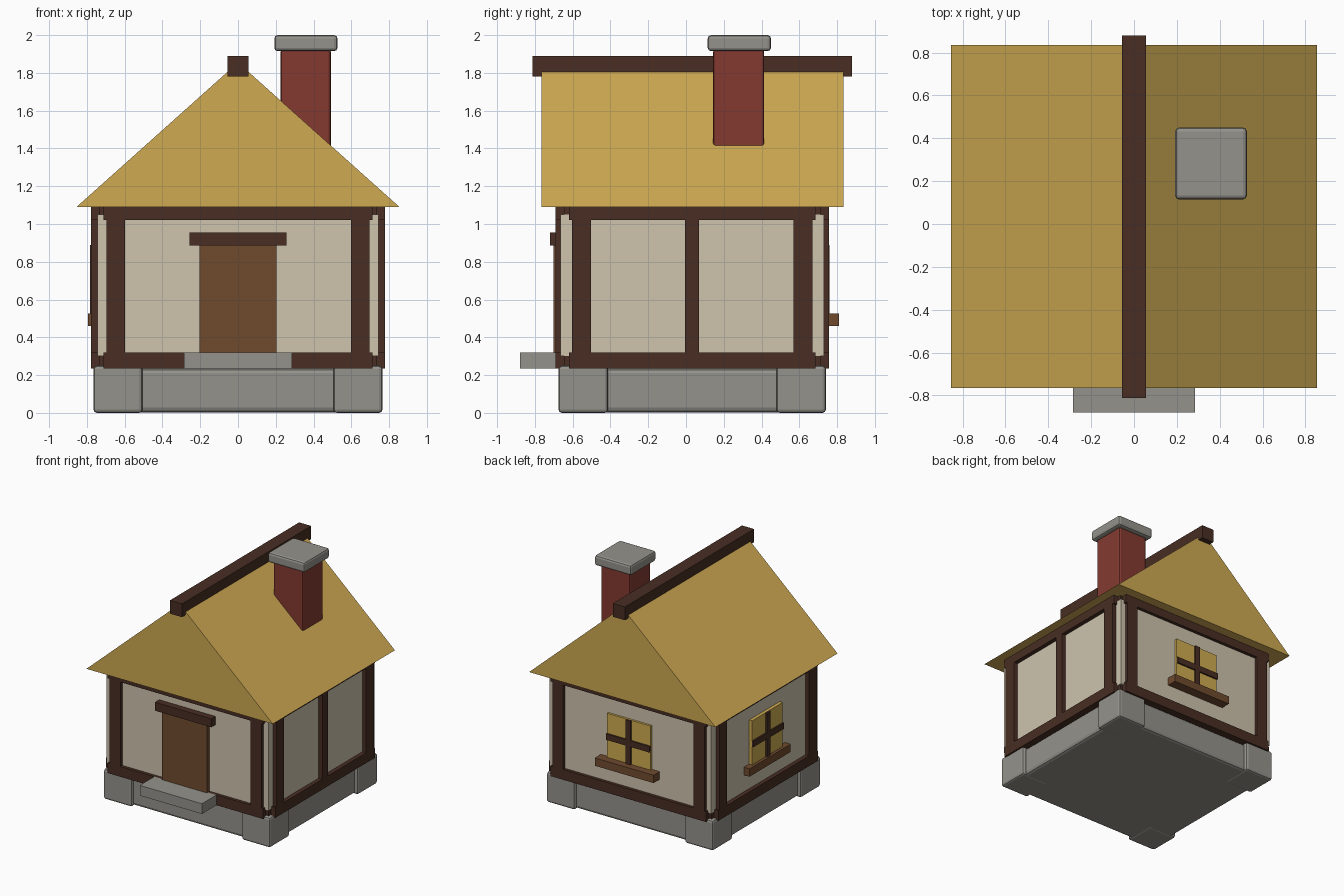
import bpy, bmesh

cube = bpy.data.objects.get("Cube")
if cube:
    bpy.data.objects.remove(cube, do_unlink=True)


def material(name, rgb):
    m = bpy.data.materials.new(name)
    m.use_nodes = True
    m.diffuse_color = (*rgb, 1)
    m.node_tree.nodes["Principled BSDF"].inputs["Base Color"].default_value = (*rgb, 1)
    return m


STONE = material("grey_stone", (0.30, 0.29, 0.26))
TIMBER = material("dark_timber", (0.065, 0.027, 0.017))
PLASTER = material("cream_plaster", (0.62, 0.55, 0.42))
THATCH = material("straw_thatch", (0.62, 0.40, 0.085))
WOOD = material("brown_wood", (0.16, 0.07, 0.028))
BRICK = material("red_brick", (0.23, 0.042, 0.030))
GLASS = material("warm_window", (0.62, 0.41, 0.08))

CY = 0.033            # middle of the house in depth
FX, FY = 0.777, 0.723  # outer half sizes of the timber frame


def finish(name, bm, mat):
    mesh = bpy.data.meshes.new(name)
    bmesh.ops.recalc_face_normals(bm, faces=bm.faces)
    bm.to_mesh(mesh)
    bm.free()
    mesh.materials.append(mat)
    ob = bpy.data.objects.new(name, mesh)
    bpy.context.collection.objects.link(ob)
    return ob


def box(name, x, y, z, mat, bevel=0):
    """Box from (min, max) ranges, with an optional chamfer."""
    bm = bmesh.new()
    bmesh.ops.create_cube(bm, size=1)
    for v in bm.verts:
        v.co = [r[0] if c < 0 else r[1] for c, r in zip(v.co, (x, y, z))]
    ob = finish(name, bm, mat)
    if bevel:
        mod = ob.modifiers.new("chamfer", "BEVEL")
        mod.width = bevel
        mod.segments = 2
    return ob


def span(a, b, sign=1, centre=0):
    return tuple(sorted((centre + sign * a, centre + sign * b)))


def wall_box(name, side, along, depth, z, mat):
    """Box on a wall: along the wall, depth from the house middle, height."""
    axis, sign = side
    if axis == "x":
        return box(name, span(*depth, sign), span(*along, 1, CY), z, mat)
    return box(name, along, span(*depth, sign, CY), z, mat)


SIDES = {"front": ("y", -1), "back": ("y", 1), "left": ("x", 1), "right": ("x", -1)}

# Stone base with corner blocks
box("stone_base", (-0.735, 0.735), (CY - 0.68, CY + 0.68), (0.003, 0.235), STONE, 0.025)
for sx in (-1, 1):
    for sy in (-1, 1):
        box("corner_stone", span(0.505, 0.765, sx), span(0.445, 0.708, sy, CY),
            (0, 0.25), STONE, 0.018)
        box("corner_post", span(0.64, 0.735, sx), span(0.58, 0.68, sy, CY),
            (0.235, 1.09), TIMBER)

# Plaster walls and their timber frames
box("plaster_walls", (-0.75, 0.75), (CY - 0.697, CY + 0.697), (0.3, 1.05), PLASTER).scale = (0.99, 1, 1)
for name, side in SIDES.items():
    out, half = (FX, 0.637) if side[0] == "x" else (FY, 0.697)
    depth = (out - 0.08, out)
    opening = half - 0.1
    for label, z in (("bottom", (0.235, 0.32)), ("top", (1.02, 1.09))):
        wall_box(f"{name}_{label}_beam", side, (-half - 0.015, half + 0.015), depth, z, TIMBER)
    for s in (-1, 1):
        wall_box(f"{name}_post", side, span(opening, half, s), depth, (0.32, 1.02), TIMBER)
wall_box("left_middle_post", SIDES["left"], (-0.037, 0.037), (FX - 0.08, FX), (0.32, 1.02), TIMBER)

# Door, lintel and step
wall_box("door", SIDES["front"], (-0.205, 0.205), (0.66, 0.735), (0.32, 0.89), WOOD)
wall_box("door_lintel", SIDES["front"], (-0.258, 0.258), (0.66, 0.752), (0.885, 0.955), TIMBER)
box("door_step", (-0.285, 0.285), (-0.88, -0.6), (0.235, 0.32), STONE)

# Windows on the back and right walls
for name, plane, sill in (("back", 0.71, 0.777), ("right", 0.765, 0.795)):
    side = SIDES[name]
    bars = (plane, plane + 0.018)
    wall_box(f"{name}_window", side, (-0.2, 0.2), (plane - 0.04, plane + 0.005), (0.5, 0.89), GLASS)
    wall_box(f"{name}_upright_bar", side, (-0.024, 0.024), bars, (0.5, 0.89), TIMBER)
    wall_box(f"{name}_cross_bar", side, (-0.2, 0.2), bars, (0.675, 0.725), TIMBER)
    wall_box(f"{name}_window_sill", side, (-0.27, 0.27), (plane - 0.04, sill), (0.46, 0.525), WOOD)

# Solid gabled roof
bm = bmesh.new()
profile = [bm.verts.new((x, -0.765, z)) for x, z in ((-0.855, 1.09), (0.855, 1.09), (0, 1.855))]
gable = bm.faces.new(profile)
extruded = bmesh.ops.extrude_face_region(bm, geom=[gable], use_keep_orig=True)["geom"]
bmesh.ops.translate(bm, vec=(0, 1.6, 0),
                    verts=[g for g in extruded if isinstance(g, bmesh.types.BMVert)])
finish("thatched_roof", bm, THATCH)
box("ridge_beam", (-0.055, 0.055), (-0.813, 0.88), (1.78, 1.89), TIMBER)

# Chimney
box("chimney_stack", (0.225, 0.492), (0.143, 0.414), (1.3, 1.925), BRICK, 0.015)
box("chimney_cap", (0.192, 0.527), (0.115, 0.45), (1.915, 2.0), STONE, 0.018)
